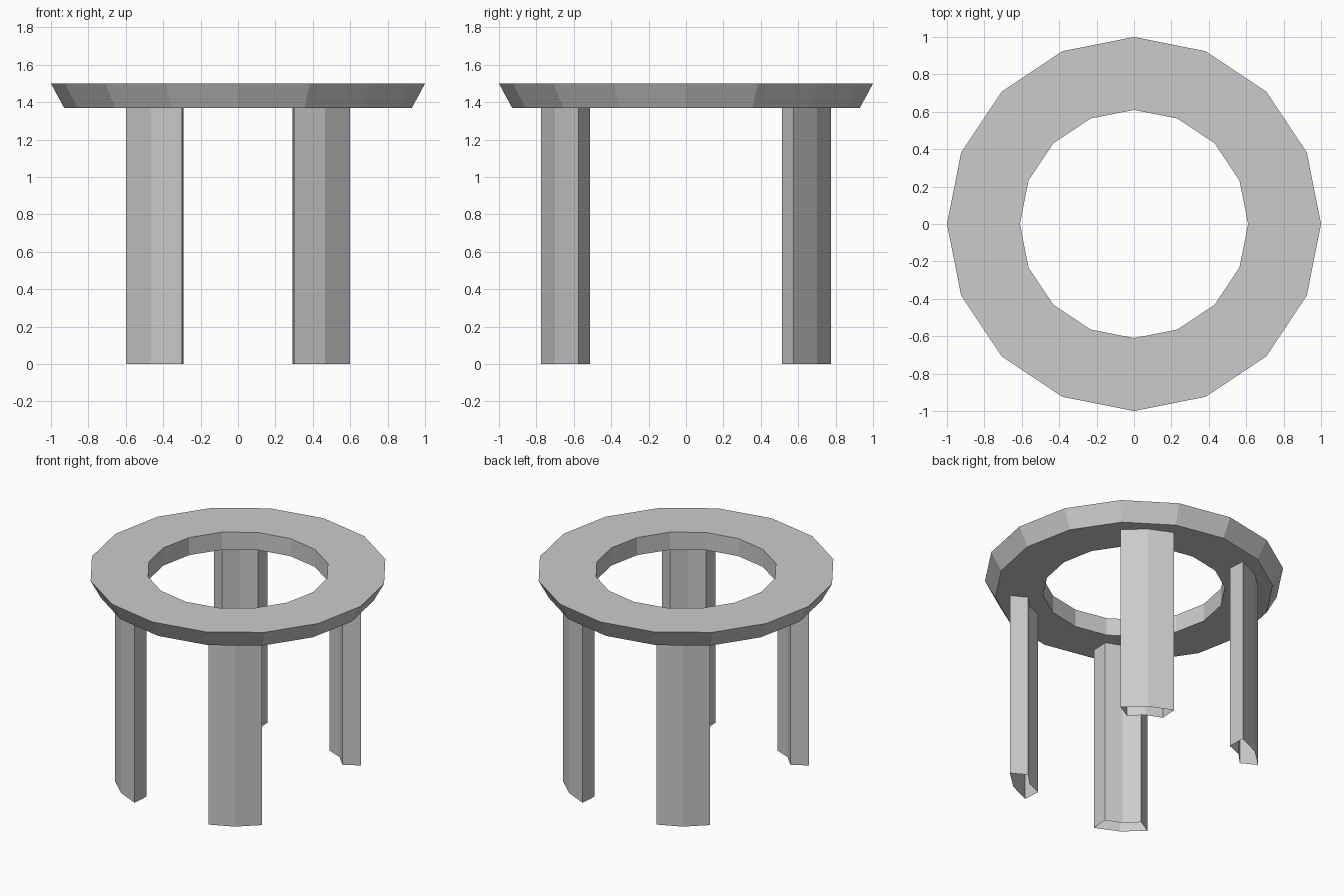
import bpy
import bmesh
from math import cos, sin, tau

cube = bpy.data.objects.get("Cube")
if cube:
    bpy.data.objects.remove(cube, do_unlink=True)

grey = bpy.data.materials.new("light_grey")
grey.use_nodes = True
colour = (0.6, 0.6, 0.6, 1)
grey.diffuse_color = colour
grey.node_tree.nodes["Principled BSDF"].inputs["Base Color"].default_value = colour

SIDES = 16
TOP, UNDER = 1.5, 1.37


def finish(bm, name):
    bmesh.ops.recalc_face_normals(bm, faces=bm.faces)
    mesh = bpy.data.meshes.new(name)
    bm.to_mesh(mesh)
    bm.free()
    mesh.materials.append(grey)
    obj = bpy.data.objects.new(name, mesh)
    bpy.context.collection.objects.link(obj)
    return obj


def bridge(bm, low, high):
    """Join two closed loops of vertices with quads."""
    n = len(low)
    for i in range(n):
        j = (i + 1) % n
        bm.faces.new((low[i], low[j], high[j], high[i]))


# Ring top: a bevelled outer rim around a straight-sided hole
bm = bmesh.new()
profile = [(0.61, UNDER), (0.93, UNDER), (1.0, TOP), (0.61, TOP)]
loops = [[bm.verts.new((r * cos(tau * i / SIDES), r * sin(tau * i / SIDES), z))
          for i in range(SIDES)] for r, z in profile]
for k in range(len(loops)):
    bridge(bm, loops[k], loops[(k + 1) % len(loops)])
finish(bm, "ring_top")

# Legs: hollow curved wedges, open at the ends, mirrored to four corners
section = [(0.60, 0.575), (0.465, 0.70), (0.30, 0.775),
           (0.292, 0.648), (0.406, 0.603), (0.492, 0.514)]
for side, sx in (("left", 1), ("right", -1)):
    for end, sy in (("front", -1), ("back", 1)):
        bm = bmesh.new()
        low, high = [[bm.verts.new((x * sx, y * sy, z)) for x, y in section]
                     for z in (0, UNDER)]
        bridge(bm, low, high)
        # Open tubes need their walls turned outward explicitly
        bmesh.ops.recalc_face_normals(bm, faces=bm.faces)
        finish(bm, f"{end}_{side}_leg")
